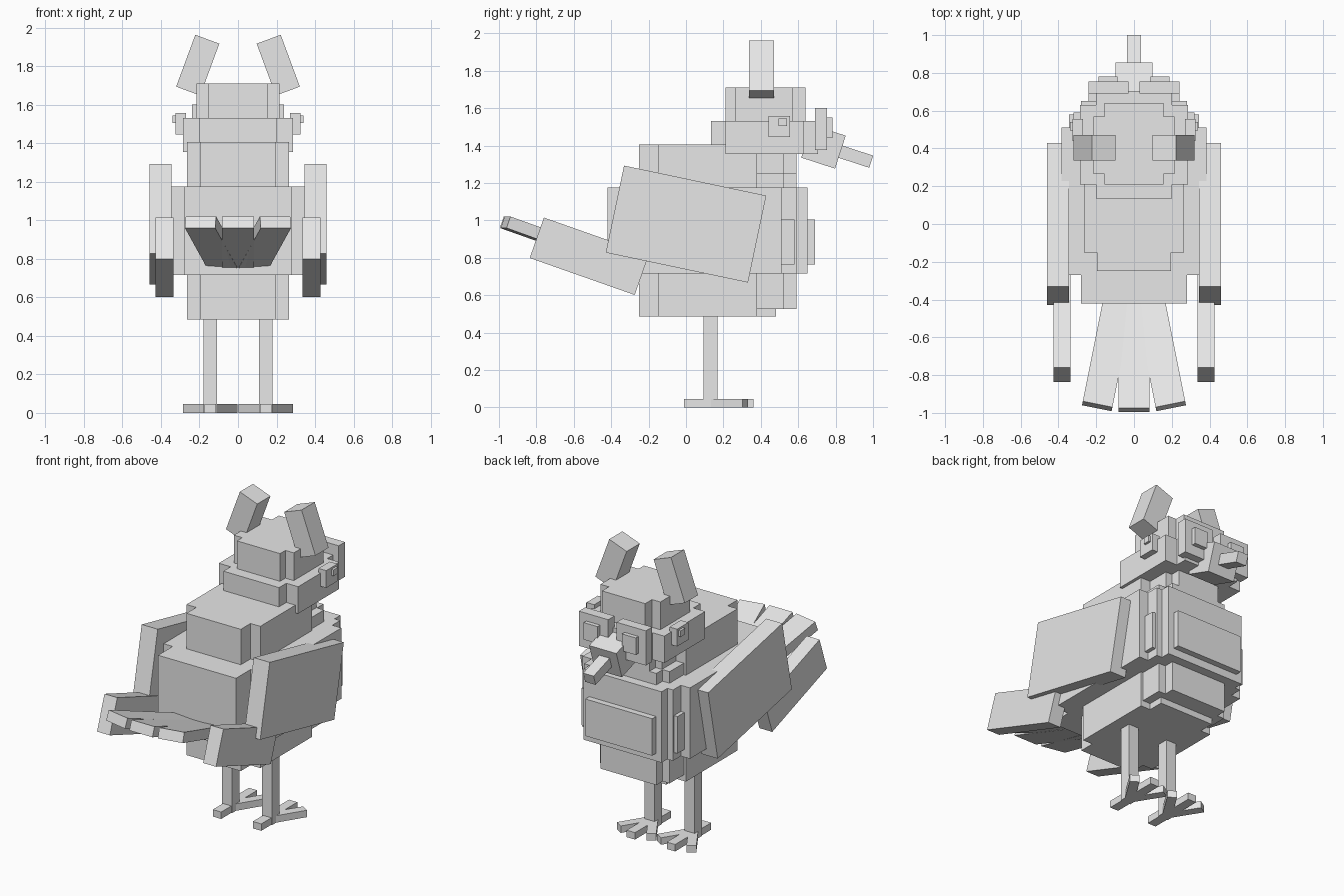
import bpy
from math import radians
from mathutils import Euler, Matrix, Vector

default = bpy.data.objects.get("Cube")
if default:
    bpy.data.objects.remove(default, do_unlink=True)

# One plain material for everything
GREY = (0.8, 0.8, 0.8, 1)
plain = bpy.data.materials.new("plain_grey")
plain.use_nodes = True
plain.diffuse_color = GREY
plain.node_tree.nodes["Principled BSDF"].inputs["Base Color"].default_value = GREY

CUBE_FACES = [(0, 1, 3, 2), (4, 6, 7, 5), (0, 4, 5, 1),
              (2, 3, 7, 6), (0, 2, 6, 4), (1, 5, 7, 3)]


def block(name, centre, size, rot=(0, 0, 0)):
    """Box with a centre, full size and rotation in degrees."""
    corners = [Vector((x * size[0], y * size[1], z * size[2])) / 2
               for x in (-1, 1) for y in (-1, 1) for z in (-1, 1)]
    mesh = bpy.data.meshes.new(name)
    mesh.from_pydata(corners, [], CUBE_FACES)
    mesh.materials.append(plain)
    obj = bpy.data.objects.new(name, mesh)
    obj.matrix_world = (Matrix.Translation(centre)
                        @ Euler([radians(a) for a in rot]).to_matrix().to_4x4())
    bpy.context.collection.objects.link(obj)
    return obj


def span(name, x, y, z):
    """Upright box given by its ranges on each axis."""
    ranges = (x, y, z)
    return block(name, [sum(r) / 2 for r in ranges], [r[1] - r[0] for r in ranges])


def slab(name, half_width, y, z):
    """Upright box centred on x = 0."""
    return span(name, (-half_width, half_width), y, z)


# Belly: stepped blocks under the torso
BELLY = (0.485, 0.72)
slab("belly_wide", 0.265, (-0.15, 0.38), BELLY)
slab("belly_long", 0.195, (-0.25, 0.48), BELLY)
slab("belly_front_wide", 0.25, (0.37, 0.525), (0.525, 0.72))
slab("belly_front", 0.2, (0.37, 0.59), (0.525, 0.72))

# Torso: stepped blocks and a breast plate
TORSO = (0.715, 1.175)
slab("torso_wide", 0.385, (-0.27, 0.51), TORSO)
slab("torso_middle", 0.32, (-0.27, 0.59), TORSO)
slab("torso_long", 0.28, (-0.42, 0.65), TORSO)
slab("breast_plate", 0.24, (0.64, 0.69), (0.765, 1.005))

# Neck
NECK = (1.17, 1.405)
slab("neck_wide", 0.265, (-0.15, 0.38), NECK)
slab("neck_long", 0.195, (-0.25, 0.525), NECK)
slab("neck_front_wide", 0.25, (0.37, 0.525), (1.17, 1.25))
slab("neck_front", 0.2, (0.37, 0.59), (1.17, 1.25))
slab("throat", 0.15, (0.37, 0.59), (1.2, 1.38))

# Head and crown
FACE = (1.355, 1.53)
slab("head_wide", 0.285, (0.21, 0.63), FACE)
slab("head_long", 0.2, (0.135, 0.705), FACE)
CROWN = (1.52, 1.71)
slab("crown_wide", 0.215, (0.265, 0.57), CROWN)
slab("crown_long", 0.155, (0.21, 0.64), CROWN)

# Beak
block("beak_base", (0, 0.735, 1.394), (0.195, 0.19, 0.185), (-18, 0, 0))
block("beak_tip", (0, 0.9, 1.343), (0.075, 0.19, 0.068), (-18, 0, 0))

# Tail fan
block("tail_feather_middle", (0, -0.655, 0.873), (0.165, 0.7, 0.065), (-19.5, 0, 0))

# Paired parts
for s, side in ((1, "left"), (-1, "right")):
    def pair(name, x, y, z):
        return span(f"{side}_{name}", sorted((s * x[0], s * x[1])), y, z)

    def tilted(name, centre, size, rot):
        x, y, z = centre
        return block(f"{side}_{name}", (s * x, y, z), size,
                     (rot[0], s * rot[1], s * rot[2]))

    tilted("tail_feather", (0.13, -0.641, 0.873), (0.16, 0.7, 0.065), (-19.5, 0, 11.3))
    pair("torso_plate", (0.3, 0.345), (0.505, 0.58), (0.765, 1.005))

    # Folded wing and its long feathers
    tilted("wing", (0.402, 0, 0.98), (0.115, 0.777, 0.475), (-11.9, 0, 0))
    tilted("wing_tip", (0.381, -0.517, 0.808), (0.092, 0.595, 0.229), (-19.4, 0, 0))

    # Face details and ear tufts
    pair("eye_plate", (0.03, 0.24), (0.69, 0.755), (1.375, 1.6))
    pair("pupil", (0.088, 0.187), (0.75, 0.782), (1.44, 1.55))
    pair("cheek", (0.27, 0.325), (0.44, 0.555), (1.445, 1.557))
    pair("cheek_stud", (0.3, 0.34), (0.495, 0.54), (1.505, 1.545))
    tilted("ear_tuft", (0.209, 0.403, 1.805), (0.133, 0.135, 0.287), (0, -20.3, 0))

    # Leg and splayed toes
    pair("leg", (0.108, 0.18), (0.094, 0.168), (0, 0.52))
    pair("front_toe", (0.114, 0.174), (0.1, 0.36), (0, 0.045))
    pair("back_toe", (0.114, 0.174), (-0.01, 0.13), (0, 0.045))
    for turn, toe in ((-32, "outer_toe"), (32, "inner_toe")):
        sideways = 0.058 if turn < 0 else -0.058
        tilted(toe, (0.144 + sideways, 0.223, 0.0225), (0.058, 0.22, 0.045), (0, 0, turn))
